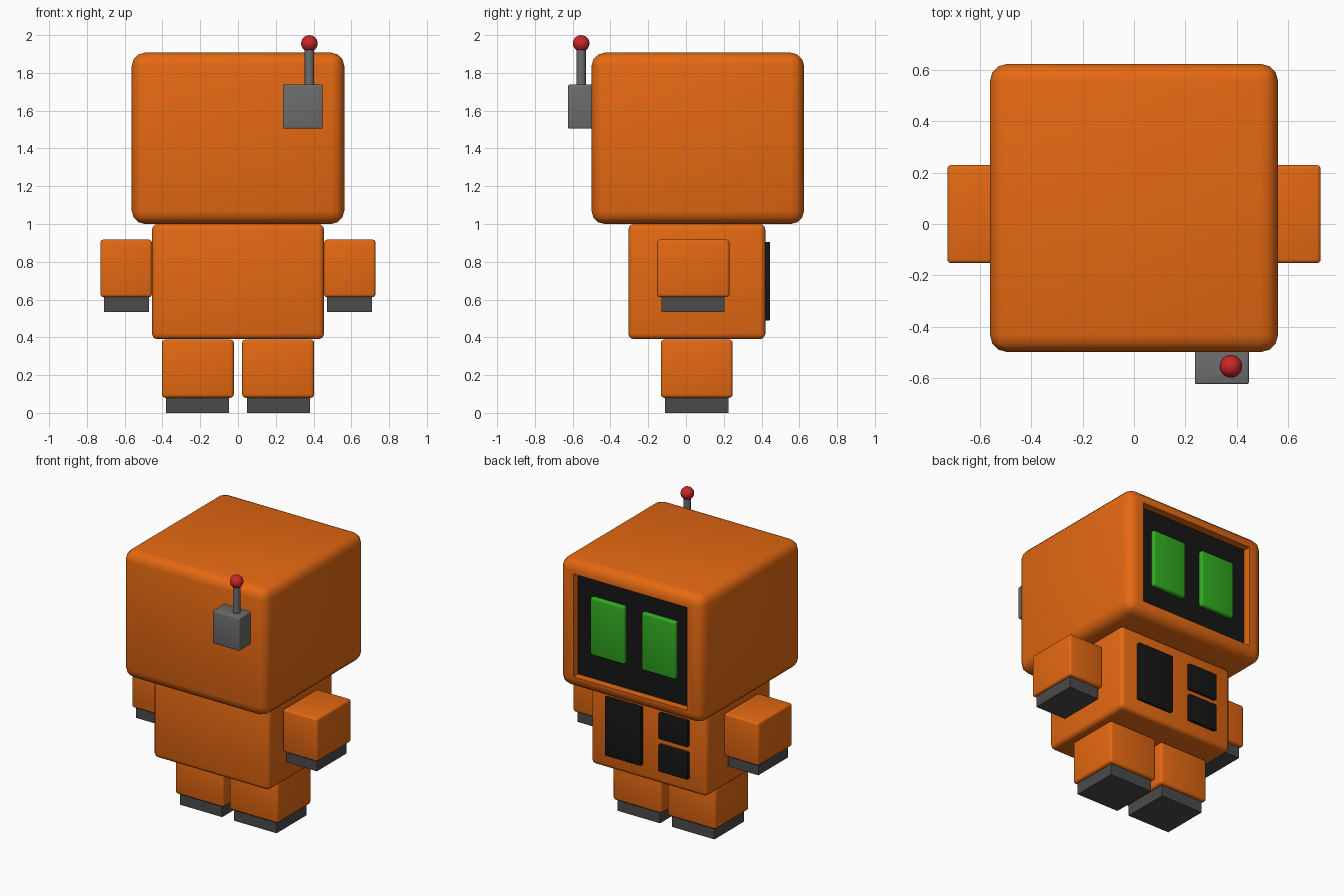
import bpy, bmesh, math
from mathutils import Vector

if "Cube" in bpy.data.objects:
    bpy.data.objects.remove(bpy.data.objects["Cube"])


def material(name, rgb):
    m = bpy.data.materials.new(name)
    m.diffuse_color = (*rgb, 1)
    m.use_nodes = True
    m.node_tree.nodes["Principled BSDF"].inputs["Base Color"].default_value = m.diffuse_color
    return m


ORANGE = material("orange", (0.78, 0.14, 0.006))
BLACK = material("black", (0.008, 0.008, 0.008))
DARK = material("dark_grey", (0.07, 0.07, 0.07))
GREY = material("mid_grey", (0.15, 0.15, 0.15))
GREEN = material("green", (0.03, 0.4, 0.015))
RED = material("red", (0.6, 0.02, 0.02))


def smooth(ob, mat):
    ob.data.materials.append(mat)
    bpy.ops.object.select_all(action='DESELECT')
    bpy.context.view_layer.objects.active = ob
    ob.select_set(True)
    bpy.ops.object.shade_smooth_by_angle(angle=math.radians(50))


def box(name, x, y, z, mat, bevel=0.0, edit=None):
    """Rounded box from its (min, max) range on each axis."""
    bm = bmesh.new()
    bmesh.ops.create_cube(bm, size=1)
    lo, hi = Vector((x[0], y[0], z[0])), Vector((x[1], y[1], z[1]))
    for v in bm.verts:
        v.co = (lo + hi) / 2 + Vector(a * b for a, b in zip(v.co, hi - lo))
    if bevel:
        bmesh.ops.bevel(bm, geom=bm.edges[:], offset=bevel, segments=3,
                        profile=0.5, affect='EDGES')
    if edit:
        edit(bm)
    me = bpy.data.meshes.new(name)
    bm.to_mesh(me)
    bm.free()
    ob = bpy.data.objects.new(name, me)
    bpy.context.collection.objects.link(ob)
    smooth(ob, mat)
    return ob


def recess(bm):
    """Sink a rectangular opening for the screen into the head's +y face."""
    face = max(bm.faces, key=lambda f: f.calc_center_median().y)
    bmesh.ops.inset_region(bm, faces=[face], thickness=0.02)
    mid = face.calc_center_median()
    for v in face.verts:
        v.co.x = math.copysign(0.445, v.co.x)
        v.co.z = 1.815 if v.co.z > mid.z else 1.085
    new = bmesh.ops.inset_region(bm, faces=[face], thickness=0.0)
    for v in face.verts:
        v.co.y -= 0.07


# Head with recessed screen and torso
box("head", (-0.5625, 0.5625), (-0.5, 0.625), (1.0, 1.907), ORANGE, 0.07, recess)
box("screen", (-0.445, 0.445), (0.54, 0.572), (1.085, 1.815), BLACK)
box("torso", (-0.455, 0.455), (-0.305, 0.42), (0.39, 1.0), ORANGE, 0.03)

# Torso panels
box("tall_panel", (0.045, 0.328), (0.40, 0.445), (0.49, 0.905), BLACK, 0.005)
box("upper_panel", (-0.322, -0.095), (0.40, 0.445), (0.72, 0.905), BLACK, 0.005)
box("lower_panel", (-0.322, -0.095), (0.40, 0.445), (0.49, 0.68), BLACK, 0.005)

# Eyes, arms, hands, legs and feet on both sides
for side, s in (("right", 1), ("left", -1)):
    def span(a, b):
        return tuple(sorted((s * a, s * b)))
    box(side + "_eye", span(0.067, 0.335), (0.55, 0.6), (1.26, 1.67), GREEN, 0.015)
    box(side + "_arm", span(0.456, 0.728), (-0.153, 0.23), (0.613, 0.917), ORANGE, 0.015)
    box(side + "_hand", span(0.472, 0.71), (-0.13, 0.204), (0.535, 0.63), DARK)
    box(side + "_leg", span(0.022, 0.403), (-0.133, 0.247), (0.08, 0.388), ORANGE, 0.018)
    box(side + "_foot", span(0.047, 0.38), (-0.11, 0.224), (0.0, 0.1), DARK)

# Antenna: base, rod and ball
box("antenna_base", (0.237, 0.448), (-0.625, -0.49), (1.505, 1.738), GREY, 0.008)
bpy.ops.mesh.primitive_cylinder_add(vertices=24, radius=0.025, depth=0.24,
                                    location=(0.378, -0.555, 1.82))
bpy.context.object.name = "antenna_rod"
smooth(bpy.context.object, GREY)
bpy.ops.mesh.primitive_uv_sphere_add(segments=24, ring_count=12, radius=0.044,
                                     location=(0.378, -0.555, 1.956))
bpy.context.object.name = "antenna_ball"
smooth(bpy.context.object, RED)
